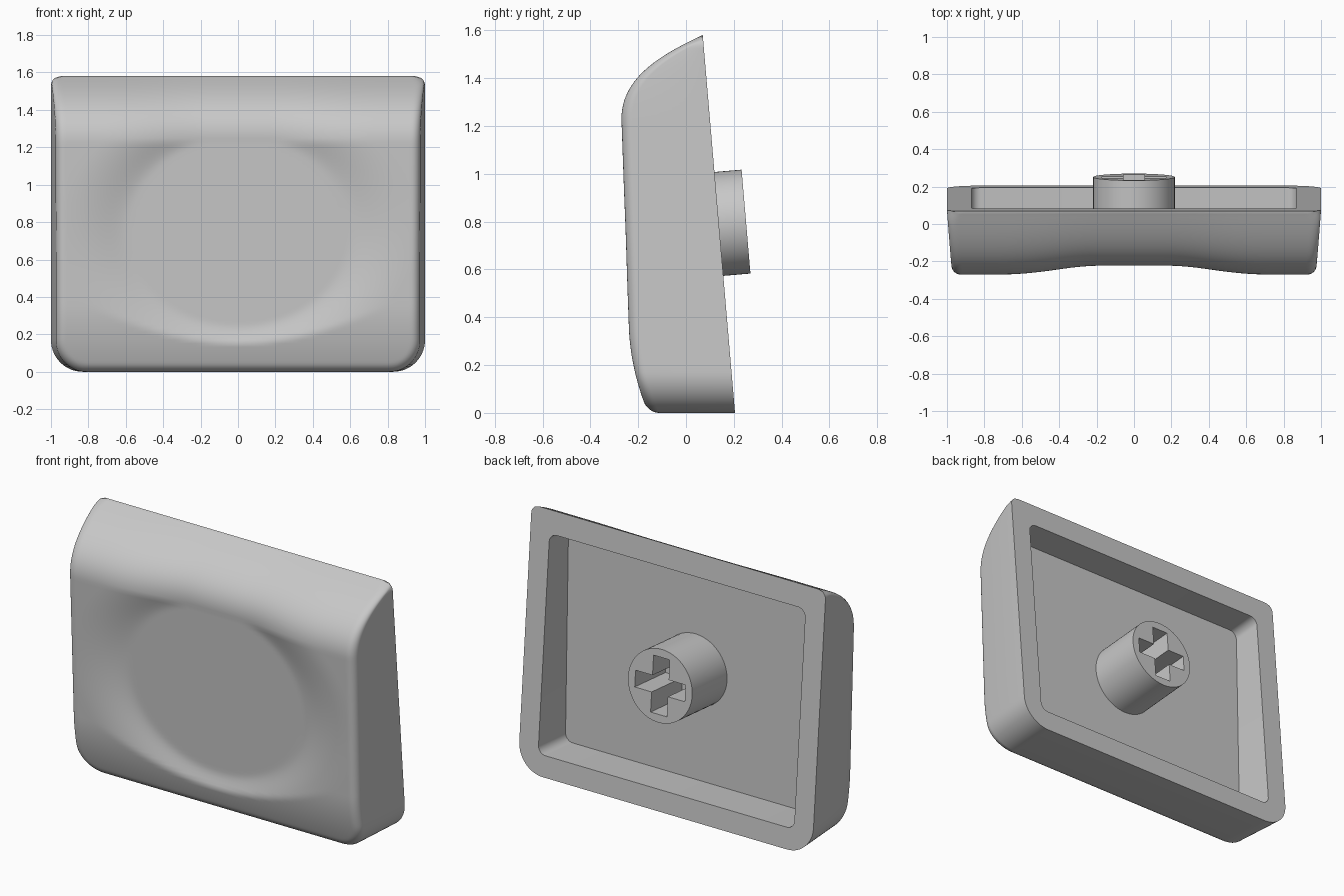
import bpy, bmesh, math
from math import sin, cos, sqrt, pi, radians
from mathutils import Vector
from mathutils.geometry import interpolate_bezier

if "Cube" in bpy.data.objects:
    bpy.data.objects.remove(bpy.data.objects["Cube"])

H = 1.58                        # overall height
TILT = math.atan(0.135 / H)     # lean of the open back
AXIS = Vector((0, cos(TILT), sin(TILT)))    # direction the back faces
UP = Vector((0, -sin(TILT), cos(TILT)))
SIDE = Vector((1, 0, 0))
R_LOW, R_TOP, R_EDGE = 0.17, 0.05, 0.045    # corner and edge radii

grey = bpy.data.materials.new("warm_grey")
grey.diffuse_color = (0.58, 0.58, 0.58, 1)
grey.use_nodes = True
grey.node_tree.nodes["Principled BSDF"].inputs["Base Color"].default_value = grey.diffuse_color


def make_object(name, bm):
    bmesh.ops.recalc_face_normals(bm, faces=bm.faces)
    me = bpy.data.meshes.new(name)
    bm.to_mesh(me)
    bm.free()
    me.materials.append(grey)
    ob = bpy.data.objects.new(name, me)
    bpy.context.collection.objects.link(ob)
    return ob


def prism(name, near, far):
    """Solid between two matching outlines."""
    bm = bmesh.new()
    a = [bm.verts.new(p) for p in near]
    b = [bm.verts.new(p) for p in far]
    bm.faces.new(a)
    bm.faces.new(b)
    for i in range(len(a)):
        j = (i + 1) % len(a)
        bm.faces.new((a[i], a[j], b[j], b[i]))
    return make_object(name, bm)


def cut(ob, cutter):
    """Subtract the cutter, apply, and remove it."""
    mod = ob.modifiers.new("cut", 'BOOLEAN')
    mod.operation, mod.solver, mod.object = 'DIFFERENCE', 'EXACT', cutter
    bpy.ops.object.select_all(action='DESELECT')
    bpy.context.view_layer.objects.active = ob
    ob.select_set(True)
    bpy.ops.object.modifier_apply(modifier=mod.name)
    bpy.data.objects.remove(cutter)
    bpy.ops.object.shade_smooth_by_angle(angle=radians(30))


def back_y(z):
    return 0.205 - 0.135 * z / H


def half_width(z):
    if z < R_LOW:
        return 1 - R_LOW + sqrt(R_LOW ** 2 - (R_LOW - z) ** 2)
    if z > H - R_TOP:
        return 1 - R_TOP + sqrt(max(0, R_TOP ** 2 - (z - H + R_TOP) ** 2))
    return 1


def edge_distance(x, z):
    qx, qz = abs(x) - 1 + R_LOW, R_LOW - z
    d = R_LOW - math.hypot(max(qx, 0), max(qz, 0)) - min(max(qx, qz), 0)
    return max(0, min(d, half_width(z) - abs(x)))


def face_line(z):
    return -0.27 + 0.0356 * (1.23 - z)


def dish(x, z):
    """Depth of the finger dish: flat inner oval blending to an outer oval."""
    inner = math.hypot(x / 0.6, (z - 0.75) / 0.5)
    outer = math.hypot(x / 1.0, (z - 0.75) / 0.72)
    if inner <= 1:
        return 0.05
    if outer >= 1:
        return 0
    t = (inner - 1) / (inner - outer)
    return 0.05 * (1 - t * t * (3 - 2 * t))


def front_y(x, z, base):
    if z <= 1.23:
        y = max(base, face_line(z) + dish(x, z))
    else:
        y = base + dish(x, 1.23) * (H - z) / (H - 1.23)
    d = edge_distance(x, z)
    if d < R_EDGE:
        y += R_EDGE - sqrt(R_EDGE ** 2 - (R_EDGE - d) ** 2)
    return min(y, back_y(z) - 0.002)


# Side profile as (z, y): lower curl, straight face, rolled top
zs = [R_LOW * (1 - cos(pi / 2 * i / 14)) for i in range(14)]
zs += [R_LOW + (1.23 - R_LOW) * i / 50 for i in range(50)]
rows = [(z, face_line(z) + 0.068 * max(0, 1 - z / 0.36) ** 2) for z in zs]
roll = interpolate_bezier(Vector((1.23, -0.27)), Vector((1.41, -0.27)),
                          Vector((1.505, -0.09)), Vector((H, 0.07)), 28)
rows += [(p[0], p[1]) for p in roll]

# Columns, denser at the rounded sides
half = [0.93 * i / 40 for i in range(41)]
half += [0.93 + 0.07 * sin(pi / 2 * i / 8) for i in range(1, 9)]
cols = [-u for u in reversed(half[1:])] + half

# Cap body: shaped front, tapered walls, flat back
bm = bmesh.new()
grid = []
for z, base in rows:
    w, line = half_width(z), []
    for u in cols:
        x = u * w
        y = front_y(x, z, base)
        line.append(bm.verts.new((x * (1 - 0.075 * (back_y(z) - y)), y, z)))
    grid.append(line)
for a, b in zip(grid, grid[1:]):
    for i in range(len(cols) - 1):
        bm.faces.new((a[i], a[i + 1], b[i + 1], b[i]))
m, n = len(rows), len(cols)
loop = [(0, i) for i in range(n)] + [(j, n - 1) for j in range(1, m)]
loop += [(m - 1, i) for i in range(n - 2, -1, -1)] + [(j, 0) for j in range(m - 2, 0, -1)]
back = []
for j, i in loop:
    z = rows[j][0]
    back.append(bm.verts.new((cols[i] * half_width(z), back_y(z), z)))
for k in range(len(loop)):
    l = (k + 1) % len(loop)
    (j1, i1), (j2, i2) = loop[k], loop[l]
    bm.faces.new((grid[j1][i1], grid[j2][i2], back[l], back[k]))
bm.faces.new(back)
cap = make_object("cap_body", bm)

# Hollow in the back, with rounded corners
outline = []
for cx, cz, start in ((1, 1, 0), (-1, 1, 90), (-1, -1, 180), (1, -1, 270)):
    for i in range(9):
        a = radians(start + 90 * i / 8)
        z = 0.785 + cz * 0.605 + 0.05 * sin(a)
        outline.append(Vector((cx * 0.82 + 0.05 * cos(a), back_y(z), z)))
floor = [p - AXIS * (p.y + 0.07 + 0.023 * p.z) for p in outline]
cut(cap, prism("hollow_cutter", [p + AXIS * 0.1 for p in outline], floor))

# Round stem with a cross-shaped socket
tip = Vector((0, 0.251, 0.80))
ring = [tip + 0.218 * (SIDE * cos(a) + UP * sin(a))
        for a in (2 * pi * i / 64 for i in range(64))]
stem = prism("stem", ring, [p - AXIS * 0.37 for p in ring])
L, V, W = 0.17, 0.055, 0.05    # arm reach, upright and level arm half widths
cross = [(L, -W), (L, W), (V, W), (V, L), (-V, L), (-V, W),
         (-L, W), (-L, -W), (-V, -W), (-V, -L), (V, -L), (V, -W)]
cross = [tip + SIDE * a + UP * b for a, b in cross]
cut(stem, prism("socket_cutter", [p + AXIS * 0.1 for p in cross],
                [p - AXIS * 0.3 for p in cross]))
